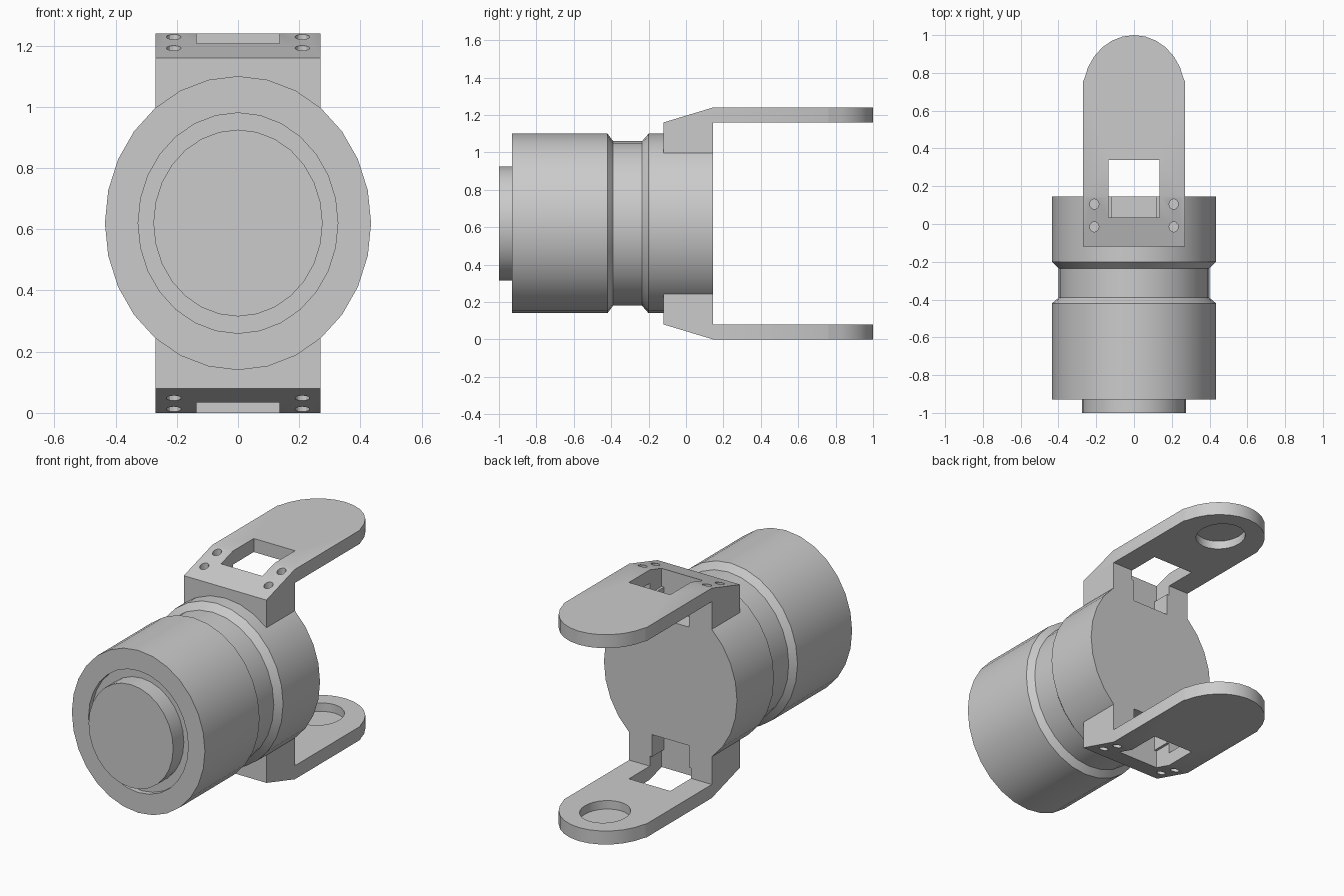
import bpy, bmesh, math

if "Cube" in bpy.data.objects:
    bpy.data.objects.remove(bpy.data.objects["Cube"], do_unlink=True)

MID = 0.62        # height of the body axis
SQUASH = 0.906    # width of the round parts relative to their height
SIDES = 28

grey = bpy.data.materials.new("plain grey")
grey.use_nodes = True
grey.diffuse_color = (0.6, 0.6, 0.6, 1)
grey.node_tree.nodes["Principled BSDF"].inputs["Base Color"].default_value = (0.6, 0.6, 0.6, 1)


def finish(bm, name):
    bmesh.ops.recalc_face_normals(bm, faces=bm.faces)
    mesh = bpy.data.meshes.new(name)
    bm.to_mesh(mesh)
    bm.free()
    mesh.materials.append(grey)
    ob = bpy.data.objects.new(name, mesh)
    bpy.context.collection.objects.link(ob)
    return ob


def prism(name, points, vector):
    """Extrude a closed outline of 3D points along a vector."""
    bm = bmesh.new()
    face = bm.faces.new([bm.verts.new(p) for p in points])
    out = bmesh.ops.extrude_face_region(bm, geom=[face])
    moved = [v for v in out["geom"] if isinstance(v, bmesh.types.BMVert)]
    bmesh.ops.translate(bm, verts=moved, vec=vector)
    return finish(bm, name)


def box(name, x, y0, y1, z0, z1):
    return prism(name, [(-x, y0, z0), (x, y0, z0), (x, y1, z0), (-x, y1, z0)], (0, 0, z1 - z0))


def disc(name, x, y, r, z0, z1, sides=SIDES):
    angles = [2 * math.pi * i / sides for i in range(sides)]
    return prism(name, [(x + SQUASH * r * math.cos(a), y + r * math.sin(a), z0) for a in angles],
                 (0, 0, z1 - z0))


def lathe(name, profile):
    """Turn a (y, radius) profile around the body axis."""
    bm = bmesh.new()
    rings = []
    for y, r in profile:
        angles = [2 * math.pi * i / SIDES for i in range(SIDES)]
        rings.append([bm.verts.new((SQUASH * r * math.cos(a), y, MID + r * math.sin(a))) for a in angles])
    for a, b in zip(rings, rings[1:]):
        for i in range(SIDES):
            j = (i + 1) % SIDES
            bm.faces.new((a[i], a[j], b[j], b[i]))
    bm.faces.new(rings[0])
    bm.faces.new(rings[-1])
    return finish(bm, name)


def carve(ob, tool, operation="DIFFERENCE"):
    mod = ob.modifiers.new("carve", "BOOLEAN")
    mod.operation = operation
    mod.solver = "EXACT"
    mod.object = tool
    bpy.context.view_layer.objects.active = ob
    bpy.ops.object.modifier_apply(modifier=mod.name)


def flip(ob):
    """Mirror a part from the top to the bottom of the body."""
    for v in ob.data.vertices:
        v.co.z = 2 * MID - v.co.z
    ob.data.flip_normals()


# Body with front cap, ring groove round the cap, and waist groove
body = lathe("round_body", [(-1, 0.305), (-0.9, 0.305), (-0.9, 0.36), (-0.93, 0.36), (-0.93, 0.48),
                            (-0.42, 0.48), (-0.39, 0.44), (-0.235, 0.44), (-0.2, 0.48), (0.145, 0.48)])
parts = [body]

for name, mirrored in (("upper_bracket", False), ("lower_bracket", True)):
    # Bracket: sloped block and long flat arm
    side = [(-0.12, 0.9), (-0.12, 1.16), (0.145, 1.24), (1.02, 1.24), (1.02, 1.16), (0.145, 1.16), (0.145, 0.9)]
    bracket = prism(name, [(-0.27, y, z) for y, z in side], (0.54, 0, 0))

    # Rounded arm tip
    arc = [math.pi * i / 14 for i in range(15)]
    outline = [(0.27 * math.cos(a), 0.7 + 0.3 * math.sin(a), 0.8) for a in arc]
    outline[0] = (0.3, 0.7, 0.8)
    outline[-1] = (-0.3, 0.7, 0.8)
    tip = prism("tip_cutter", outline + [(-0.3, -0.3, 0.8), (0.3, -0.3, 0.8)], (0, 0, 0.6))

    # Window, pocket open to the back, blind pivot recess and screw holes
    window = box("window_cutter", 0.135, 0.035, 0.34, 1.1, 1.3)
    pocket = box("pocket_cutter", 0.12, 0.035, 0.2, 0.97, 1.15)
    recess = disc("recess_cutter", 0, 0.755, 0.146, 1.1, 1.21)
    holes = [disc("screw_cutter", x, y, 0.027, z - 0.06, 1.3, 12)
             for x in (-0.21, 0.21) for y, z in ((0.105, 1.228), (-0.015, 1.192))]

    carve(bracket, tip, "INTERSECT")
    for tool in [window, pocket, recess] + holes:
        carve(bracket, tool)
    if mirrored:
        flip(bracket)
        flip(pocket)
    carve(body, pocket)
    for tool in [tip, window, pocket, recess] + holes:
        bpy.data.objects.remove(tool, do_unlink=True)
    parts.append(bracket)

# Smooth round surfaces, keep edges sharp
for ob in parts:
    bpy.ops.object.select_all(action="DESELECT")
    ob.select_set(True)
    bpy.context.view_layer.objects.active = ob
    bpy.ops.object.shade_smooth_by_angle(angle=math.radians(30))
